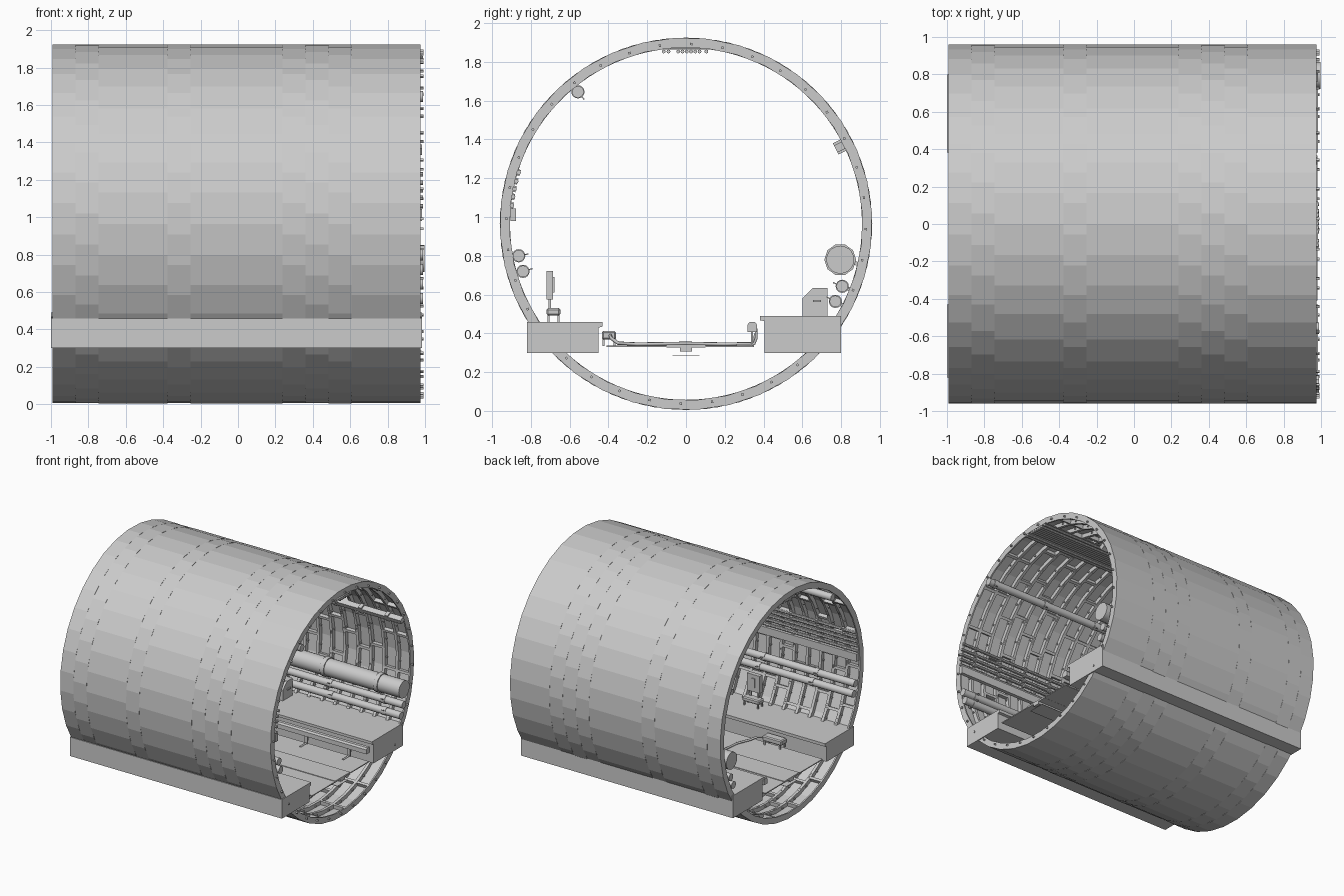
import bpy, bmesh, math, random
from mathutils import Vector, Matrix

if "Cube" in bpy.data.objects:
    bpy.data.objects.remove(bpy.data.objects["Cube"])

random.seed(4)
CZ, R_OUT, R_IN, SIDES = 0.965, 0.96, 0.91, 36
X0, RINGS, W = -0.992, 16, 0.123
X1 = X0 + RINGS * W


def finish(name, bm, smooth=False):
    bmesh.ops.recalc_face_normals(bm, faces=bm.faces)
    me = bpy.data.meshes.new(name)
    bm.to_mesh(me)
    bm.free()
    ob = bpy.data.objects.new(name, me)
    bpy.context.collection.objects.link(ob)
    if smooth:
        bpy.context.view_layer.objects.active = ob
        ob.select_set(True)
        bpy.ops.object.shade_smooth_by_angle(angle=math.radians(40))
        ob.select_set(False)
    return ob


def add_box(bm, c, s, roll=0):
    m = Matrix.Translation(c) @ Matrix.Rotation(roll, 4, 'X') @ Matrix.Diagonal((*s, 1))
    bmesh.ops.create_cube(bm, size=1, matrix=m)


def add_tube(bm, y, z, r, xa, xb, n=16):
    m = Matrix.Translation(((xa + xb) / 2, y, z)) @ Matrix.Rotation(math.pi / 2, 4, 'Y')
    bmesh.ops.create_cone(bm, cap_ends=True, segments=n, radius1=r, radius2=r, depth=xb - xa, matrix=m)


def extrude_x(name, pts, xa, xb):
    bm = bmesh.new()
    f = bm.faces.new([bm.verts.new((xa, y, z)) for y, z in pts])
    ext = bmesh.ops.extrude_face_region(bm, geom=[f])['geom']
    bmesh.ops.translate(bm, vec=(xb - xa, 0, 0), verts=[v for v in ext if isinstance(v, bmesh.types.BMVert)])
    return finish(name, bm)


def cable(name, pts, r):
    cu = bpy.data.curves.new(name, 'CURVE')
    cu.dimensions, cu.bevel_depth, cu.bevel_resolution, cu.use_fill_caps = '3D', r, 1, True
    sp = cu.splines.new('POLY')
    sp.points.add(len(pts) - 1)
    for p, q in zip(sp.points, pts):
        p.co = (*q, 1)
    ob = bpy.data.objects.new(name, cu)
    bpy.context.collection.objects.link(ob)


def polar(r, a):
    return r * math.cos(a), CZ + r * math.sin(a)


# Lining rings: channel profile revolved, each ring turned differently
t = 0.012
profile = [(0, R_OUT), (W, R_OUT), (W, R_IN), (W - t, R_IN), (W - t, 0.943), (t, 0.943), (t, R_IN), (0, R_IN)]
for i in range(RINGS):
    bm = bmesh.new()
    x = X0 + i * W
    step = 2 * math.pi / SIDES
    a0 = random.choice((0, 1 / 3, 2 / 3, 1, 4 / 3)) * step
    loops = []
    for k in range(SIDES):
        loops.append([bm.verts.new((x + px, *polar(r, a0 + k * step))) for px, r in profile])
    for k in range(SIDES):
        A, B = loops[k], loops[(k + 1) % SIDES]
        for j in range(len(profile)):
            n = (j + 1) % len(profile)
            bm.faces.new((A[j], A[n], B[n], B[j]))
    # lengthwise flanges and joint bolts
    for k in range(SIDES):
        a = a0 + k * step
        if k % 2 == 0:
            add_box(bm, (x + W / 2, *polar(0.929, a)), (W - 2 * t, 0.036, 0.022), a)
        add_box(bm, (x + W, *polar(0.927, a + step / 2)), (0.042 if i < RINGS - 1 else 0.03, 0.012, 0.012), a)
    finish("lining_ring_%02d" % i, bm)

# Walkways with lips
extrude_x("left_walkway", [(-0.82, 0.30), (-0.45, 0.30), (-0.45, 0.43), (-0.43, 0.435), (-0.43, 0.46), (-0.82, 0.46)], -1, 0.985)
extrude_x("right_walkway", [(0.80, 0.30), (0.405, 0.30), (0.405, 0.463), (0.382, 0.468), (0.382, 0.49), (0.80, 0.49)], -1, 0.985)

# Track floor with drain channel
bm = bmesh.new()
add_box(bm, (-0.005, -0.03, 0.333), (1.97, 0.76, 0.008))
add_box(bm, (-0.005, 0, 0.335), (1.97, 0.20, 0.014))
add_box(bm, (-0.005, 0, 0.319), (1.97, 0.06, 0.022))
add_box(bm, (-0.005, 0, 0.286), (1.97, 0.14, 0.003))
finish("track_floor", bm)

# Pipes: y, z, radius, sides, collar growth
pipes = {
    "large_duct": (0.795, 0.78, 0.072, 20, 0.010),
    "right_upper_pipe": (0.805, 0.643, 0.030, 16, 0.004),
    "right_lower_pipe": (0.77, 0.565, 0.030, 16, 0.004),
    "left_upper_pipe": (-0.862, 0.80, 0.030, 16, 0.004),
    "left_lower_pipe": (-0.84, 0.72, 0.030, 16, 0.004),
    "ceiling_pipe": (-0.557, 1.645, 0.030, 16, 0.004),
}
for n, (name, (y, z, r, sides, grow)) in enumerate(pipes.items()):
    bm = bmesh.new()
    add_tube(bm, y, z, r, -0.985, 0.998 if name == "large_duct" else 0.99, sides)
    out = Vector((y, z - CZ)).normalized()
    a = math.atan2(out.y, out.x)
    dist = Vector((y, z - CZ)).length
    for k in range(4):
        x = -0.72 + k * 0.5 + 0.03 * n
        add_tube(bm, y, z, r + grow, x - 0.018, x + 0.018, 10 if grow > 0.005 else sides)
        if R_IN + 0.02 > dist + r:
            add_box(bm, (x, *polar((dist + 0.925) / 2, a)), (0.02, 0.925 - dist, 0.02), a)
        # clamp tabs facing the tunnel middle
        if grow < 0.005:
            add_box(bm, (x, *polar(dist - r - 0.008, a)), (0.02, 0.026, 0.006), a)
    finish(name, bm, True)

# Ceiling cable tray
bm = bmesh.new()
add_box(bm, (0, 0, 1.866), (1.97, 0.24, 0.006))
for k, y in enumerate((-0.115, -0.09, -0.04, -0.018, 0.004, 0.026, 0.048, 0.07, 0.105)):
    add_tube(bm, y, 1.853, 0.010, -0.985, 0.988, 8)
for k in range(RINGS // 2):
    add_box(bm, (X0 + (2 * k + 1) * W, 0, 1.876), (0.02, 0.24, 0.025))
finish("ceiling_cables", bm)

# Left wall cables on brackets, with a square conduit below
bm = bmesh.new()
for z in (1.23, 1.185, 1.145, 1.105, 1.06):
    a = math.pi - math.asin((z - CZ) / 0.905)
    add_tube(bm, *polar(0.902, a), 0.012, -0.985, 0.99, 8)
    for k in range(8):
        add_box(bm, (X0 + (2 * k + 1) * W, *polar(0.908, a)), (0.025, 0.028, 0.032), a)
add_box(bm, (0, -0.89, 1.012), (1.97, 0.03, 0.065))
finish("left_wall_cables", bm)

# Right wall conduit and handling brackets
bm = bmesh.new()
a = math.atan2(1.36 - CZ, 0.79)
add_box(bm, (0, *polar(0.885, a)), (1.97, 0.045, 0.04), a)
for k in range(8):
    add_box(bm, (X0 + (2 * k + 1) * W, *polar(0.893, a)), (0.03, 0.06, 0.065), a)
finish("right_wall_conduit", bm)

# Conductor rail on bent stands
rail = extrude_x("conductor_rail", [(0.317, 0.408), (0.317, 0.445), (0.328, 0.459), (0.355, 0.459), (0.366, 0.445), (0.366, 0.408)], -0.985, 0.98)
for k in range(5):
    x = -0.8 + k * 0.4
    cable("rail_stand_%d" % k, [(x, 0.362, 0.425), (x, 0.362, 0.375), (x, 0.352, 0.348), (x, 0.335, 0.34), (x, 0.26, 0.338)], 0.008)
    bm = bmesh.new()
    add_box(bm, (x, 0.341, 0.372), (0.03, 0.01, 0.075))
    finish("rail_post_%d" % k, bm)


# Equipment box standing on four legs
def legged_box(name, x, y, z_floor, z0, z1, sx, sy):
    bm = bmesh.new()
    add_box(bm, (x, y, (z0 + z1) / 2), (sx, sy, z1 - z0))
    bmesh.ops.bevel(bm, geom=bm.edges[:], offset=0.008, segments=1, affect='EDGES')
    for i in (-1, 1):
        for j in (-1, 1):
            add_box(bm, (x + i * sx * 0.4, y + j * sy * 0.38, (z0 + z_floor) / 2), (0.012, 0.01, z0 - z_floor + 0.004))
    return finish(name, bm)


legged_box("track_box", -0.55, -0.397, 0.336, 0.368, 0.412, 0.18, 0.074)
legged_box("walkway_box", -0.15, -0.683, 0.46, 0.492, 0.53, 0.16, 0.07)
cable("track_cable", [(-0.47, -0.39, 0.39), (-0.40, -0.385, 0.375), (-0.35, -0.35, 0.35), (-0.30, -0.25, 0.345),
                      (-0.28, 0, 0.349), (-0.26, 0.2, 0.345), (-0.24, 0.34, 0.348), (-0.22, 0.362, 0.40)], 0.009)

# Signal panel raised on two posts
bm = bmesh.new()
add_box(bm, (-0.15, -0.702, 0.648), (0.12, 0.035, 0.145))
for dx in (-0.035, 0.035):
    add_box(bm, (-0.15 + dx, -0.702, 0.55), (0.012, 0.014, 0.06))
add_box(bm, (-0.15, -0.681, 0.65), (0.03, 0.008, 0.08))
finish("signal_panel", bm)

# Sloped cabinet with handle on the right walkway
extrude_x("sloped_cabinet", [(0.60, 0.49), (0.60, 0.58), (0.655, 0.635), (0.73, 0.635), (0.73, 0.49)], -0.25, 0.0)
bm = bmesh.new()
add_box(bm, (0.004, 0.675, 0.567), (0.012, 0.04, 0.012))
finish("cabinet_handle", bm)
